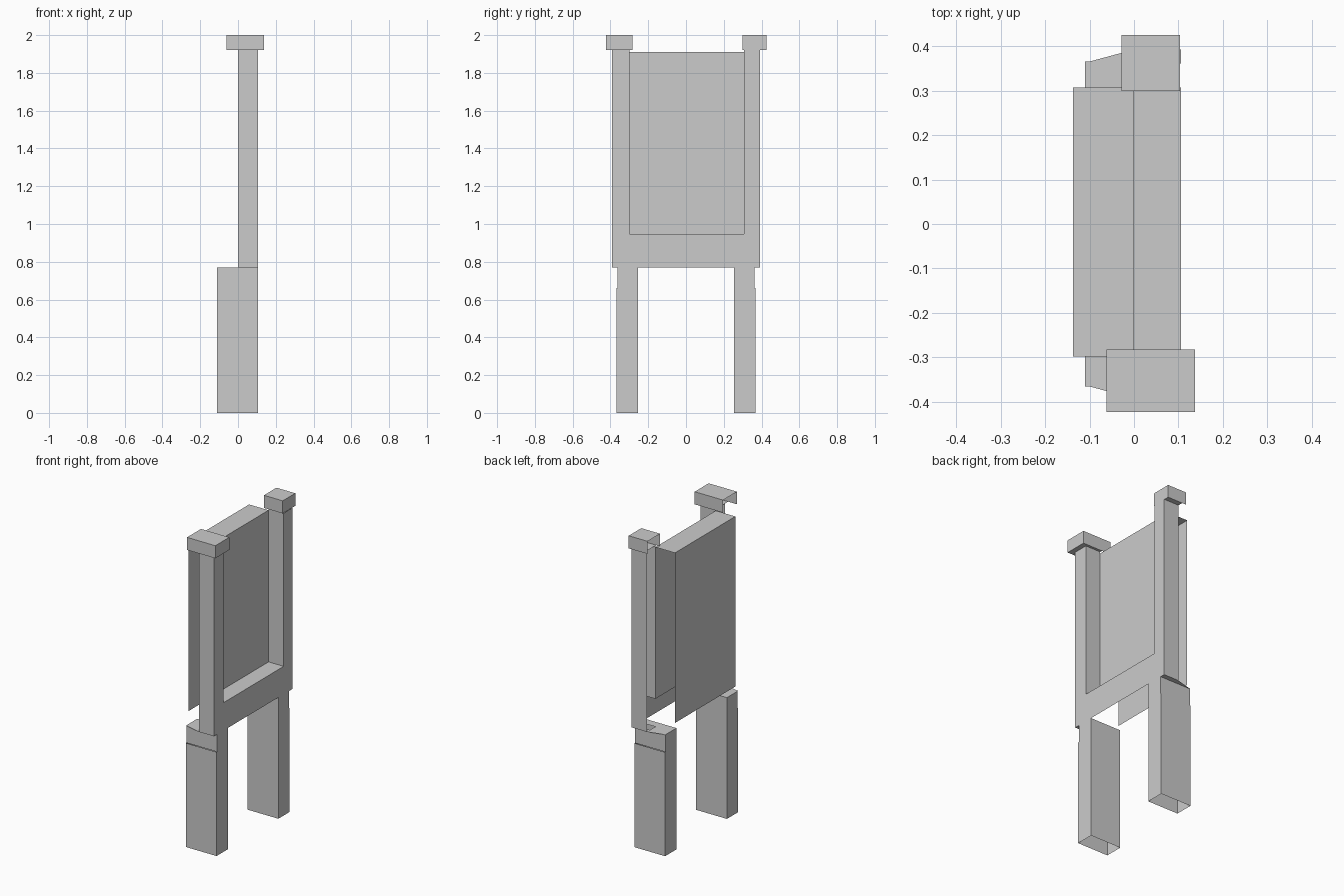
import bpy, bmesh

if "Cube" in bpy.data.objects:
    bpy.data.objects.remove(bpy.data.objects["Cube"])


def make_object(name, bm):
    mesh = bpy.data.meshes.new(name)
    bm.to_mesh(mesh)
    bm.free()
    obj = bpy.data.objects.new(name, mesh)
    bpy.context.collection.objects.link(obj)
    return obj


def open_box(name, x, y, z, sides):
    """Box between two corners that keeps only the listed sides."""
    y = sorted(y)
    bm = bmesh.new()
    v = {(i, j, k): bm.verts.new((x[i], y[j], z[k]))
         for i in (0, 1) for j in (0, 1) for k in (0, 1)}
    loops = {
        "-x": ((0, 0, 0), (0, 0, 1), (0, 1, 1), (0, 1, 0)),
        "+x": ((1, 0, 0), (1, 1, 0), (1, 1, 1), (1, 0, 1)),
        "-y": ((0, 0, 0), (1, 0, 0), (1, 0, 1), (0, 0, 1)),
        "+y": ((0, 1, 0), (0, 1, 1), (1, 1, 1), (1, 1, 0)),
        "-z": ((0, 0, 0), (0, 1, 0), (1, 1, 0), (1, 0, 0)),
        "+z": ((0, 0, 1), (1, 0, 1), (1, 1, 1), (0, 1, 1)),
    }
    for s in sides.split():
        bm.faces.new([v[c] for c in loops[s]])
    bmesh.ops.delete(bm, geom=[w for w in bm.verts if not w.link_faces],
                     context="VERTS")
    return make_object(name, bm)


def plate(name, points, z, up=True):
    """Flat horizontal outline."""
    bm = bmesh.new()
    f = bm.faces.new([bm.verts.new((px, py, z)) for px, py in points])
    f.normal_update()
    if (f.normal.z > 0) != up:
        f.normal_flip()
    return make_object(name, bm)


FRONT, BACK = 0.106, -0.137        # +x frame face, -x rear sheet
OUTER, SEAT, LEDGE, TOP = 0.393, 0.77, 0.947, 1.92
INNER = {-1: 0.299, 1: 0.307}
ys = (-INNER[-1], INNER[1])

# Recessed panel, its top and the rear sheet
open_box("inner_panel", (BACK, 0), ys, (LEDGE, 1.91), "+x +z")
open_box("rear_sheet", (BACK, 0), ys, (0.83, 1.91), "-x")

# Bottom rail: front face and ledge
open_box("rail_front", (0, FRONT), (-OUTER, OUTER), (SEAT, LEDGE), "+x")
open_box("rail_ledge", (0, FRONT), ys, (SEAT, LEDGE), "+z")

for s, side in ((-1, "left"), (1, "right")):
    out, inn = ("+y", "-y") if s > 0 else ("-y", "+y")
    # Post, open at the back
    y = (s * INNER[s], s * OUTER)
    open_box(side + "_post", (0, FRONT), y, (LEDGE, TOP), "+x -y +y")
    open_box(side + "_post_foot", (0, FRONT), y, (SEAT, LEDGE), out)

    # Leg, with a slightly narrower band at the top
    open_box(side + "_leg", (-0.11, FRONT), (s * 0.253, s * 0.367),
             (0, 0.66), "-x +x -y +y")
    open_box(side + "_leg_band", (-0.11, FRONT), (s * 0.253, s * 0.362),
             (0.66, SEAT), "-x +x -y +y")

    # Leg top, flared out to the post and cut out under it
    outline = [(-0.11, 0.253), (FRONT, 0.253), (FRONT, INNER[s]),
               (0, INNER[s]), (0, OUTER), (-0.1, 0.366), (-0.11, 0.366)]
    plate(side + "_leg_top", [(px, s * py) for px, py in outline], SEAT)
    strip = [(0, 0.362), (FRONT, 0.362), (FRONT, OUTER), (0, OUTER)]
    plate(side + "_post_underside", [(px, s * py) for px, py in strip],
          SEAT, up=False)

# Post caps, open at the back
for name, x, y in (("left_cap", (-0.062, 0.137), (-0.423, -0.283)),
                   ("right_cap", (-0.028, 0.104), (0.30, 0.426))):
    open_box(name, x, y, (TOP, 2.0), "+x -y +y +z")
    open_box(name + "_underside", (0, x[1]), y, (TOP, 2.0), "-z")
